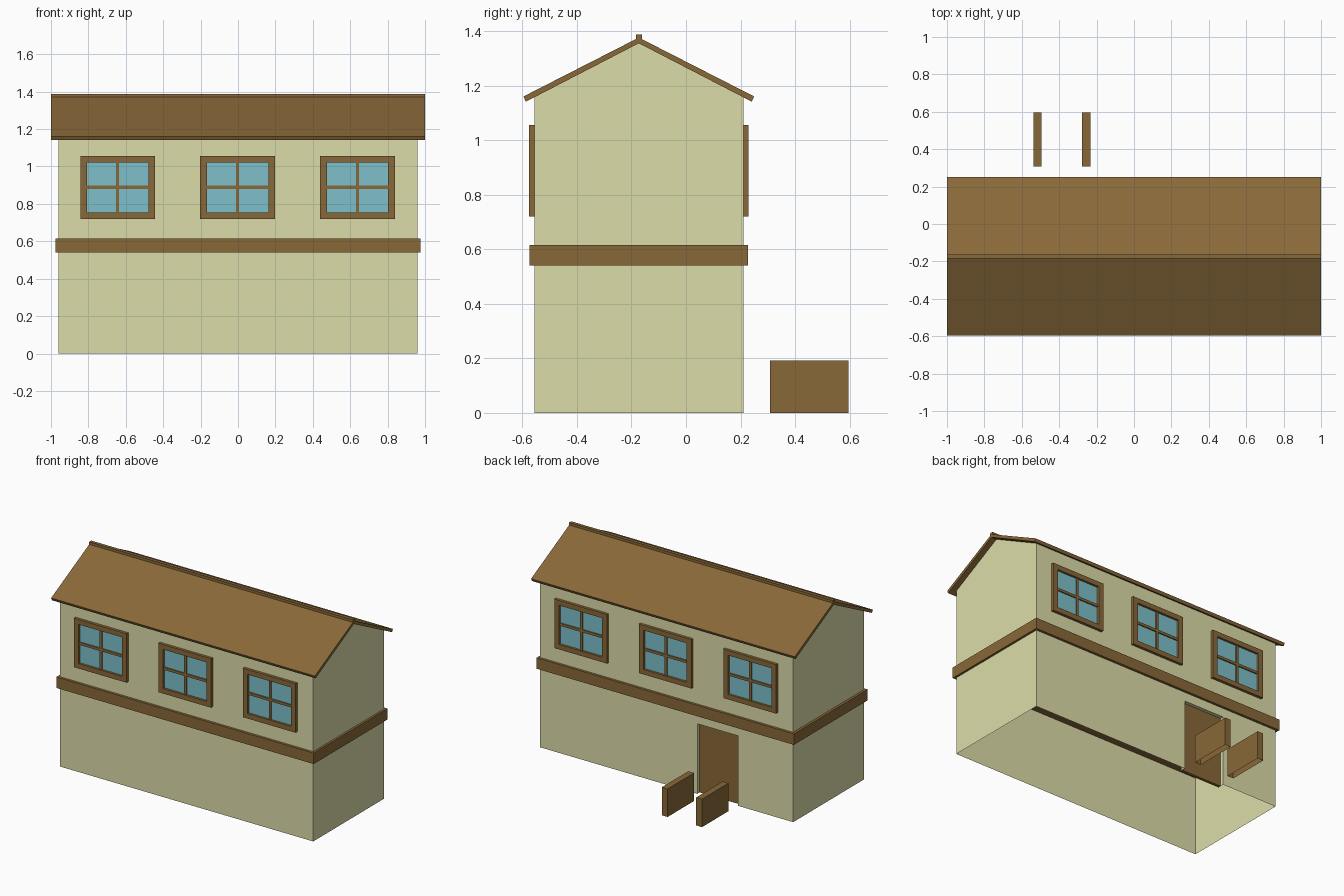
import bpy, bmesh

if "Cube" in bpy.data.objects:
    bpy.data.objects.remove(bpy.data.objects["Cube"])

CY = -0.173                  # centre of the house in y
HX, HY = 0.96, 0.383         # wall half sizes
EAVE, PEAK = 1.16, 1.355     # wall top and gable peak
D0, D1, DH, DEPTH = -0.54, -0.233, 0.48, 0.025   # door recess


def material(name, color):
    m = bpy.data.materials.new(name)
    m.diffuse_color = (*color, 1)
    m.use_nodes = True
    m.node_tree.nodes["Principled BSDF"].inputs["Base Color"].default_value = m.diffuse_color
    return m


plaster = material("plaster", (0.72, 0.72, 0.40))
wood = material("wood", (0.25, 0.14, 0.04))
glass = material("glass", (0.21, 0.53, 0.60))


def finish(name, bm, mat, fix=True):
    if fix:
        bmesh.ops.recalc_face_normals(bm, faces=bm.faces)
    me = bpy.data.meshes.new(name)
    bm.to_mesh(me)
    bm.free()
    me.materials.append(mat)
    ob = bpy.data.objects.new(name, me)
    bpy.context.collection.objects.link(ob)
    return ob


def boxes(name, specs, mat, open_bottom=False):
    """Each spec is (x0, x1, y0, y1, z0, z1)."""
    bm = bmesh.new()
    for x0, x1, y0, y1, z0, z1 in specs:
        vs = bmesh.ops.create_cube(bm, size=1)["verts"]
        for v in vs:
            v.co.x = x1 if v.co.x > 0 else x0
            v.co.y = y1 if v.co.y > 0 else y0
            v.co.z = z1 if v.co.z > 0 else z0
    if open_bottom:
        bm.normal_update()
        low = [f for f in bm.faces if f.normal.z < -0.5]
        bmesh.ops.delete(bm, geom=low, context="FACES")
    return finish(name, bm, mat, not open_bottom)


def face(bm, pts):
    bm.faces.new([bm.verts.new(p) for p in pts])


# Walls: open underneath, with gables and a door recess in the back
bm = bmesh.new()
yf, yb = CY - HY, CY + HY
face(bm, [(-HX, yf, 0), (HX, yf, 0), (HX, yf, EAVE), (-HX, yf, EAVE)])
for x in (-HX, HX):
    gable = [(x, yf, 0), (x, yb, 0), (x, yb, EAVE), (x, CY, PEAK), (x, yf, EAVE)]
    face(bm, gable if x > 0 else gable[::-1])
face(bm, [(HX, yb, 0), (D1, yb, 0), (D1, yb, DH), (D0, yb, DH), (D0, yb, 0),
          (-HX, yb, 0), (-HX, yb, EAVE), (HX, yb, EAVE)])
jamb = [(D1, 0), (D1, DH), (D0, DH), (D0, 0)]
for (xa, za), (xb, zb) in zip(jamb, jamb[1:]):
    face(bm, [(xa, yb, za), (xa, yb - DEPTH, za), (xb, yb - DEPTH, zb), (xb, yb, zb)])
bmesh.ops.remove_doubles(bm, verts=bm.verts, dist=1e-5)
finish("walls", bm, plaster, fix=False)

# Door set back in its recess
boxes("door", [(D0, D1, yb - DEPTH - 0.02, yb - DEPTH, 0, DH)], wood)

# Roof: bent slab with square-cut eaves
bm = bmesh.new()
half = [(0.423, 1.16), (0.414, 1.141)]
section = [(0, 1.376), half[0], half[1], (0, PEAK),
           (-half[1][0], half[1][1]), (-half[0][0], half[0][1])]
ends = [[bm.verts.new((x, CY + y, z)) for y, z in section] for x in (-1, 1)]
for e in ends:
    bm.faces.new((e[0], e[1], e[2], e[3]))
    bm.faces.new((e[0], e[3], e[4], e[5]))
for i in range(6):
    j = (i + 1) % 6
    bm.faces.new((ends[0][i], ends[0][j], ends[1][j], ends[1][i]))
finish("roof", bm, wood)
boxes("ridge_cap", [(-1, 1, CY - 0.011, CY + 0.011, 1.362, 1.388)], wood)

# Timber band around the middle
boxes("floor_band", [(-0.977, 0.975, CY - 0.4, CY + 0.4, 0.541, 0.616)], wood)

# Three windows on the front and three on the back
Z0, Z1, ZM = 0.72, 1.056, 0.889
for side, s in (("front", -1), ("back", 1)):
    def span(depth):
        return sorted((CY + s * (HY - 0.004), CY + s * (HY + depth)))
    for i, cx in enumerate((-0.643, -0.002, 0.639)):
        tag = f"{side}_{i + 1}"
        y = span(0.019)
        boxes("window_frame_" + tag, [
            (cx - 0.2, cx - 0.164, *y, Z0, Z1),
            (cx + 0.164, cx + 0.2, *y, Z0, Z1),
            (cx - 0.164, cx + 0.164, *y, Z0, Z0 + 0.034),
            (cx - 0.164, cx + 0.164, *y, Z1 - 0.034, Z1)], wood)
        y = span(0.012)
        boxes("window_bars_" + tag, [
            (cx - 0.008, cx + 0.008, *y, Z0 + 0.034, Z1 - 0.034),
            (cx - 0.164, cx + 0.164, *y, ZM - 0.009, ZM + 0.009)], wood)
        boxes("window_glass_" + tag, [
            (cx - 0.17, cx + 0.17, *span(0.004), Z0 + 0.03, Z1 - 0.03)], glass)

# Low side walls in front of the door
for name, x0 in (("left_side_board", -0.538), ("right_side_board", -0.277)):
    boxes(name, [(x0, x0 + 0.044, 0.308, 0.595, 0, 0.192)], wood, open_bottom=True)
